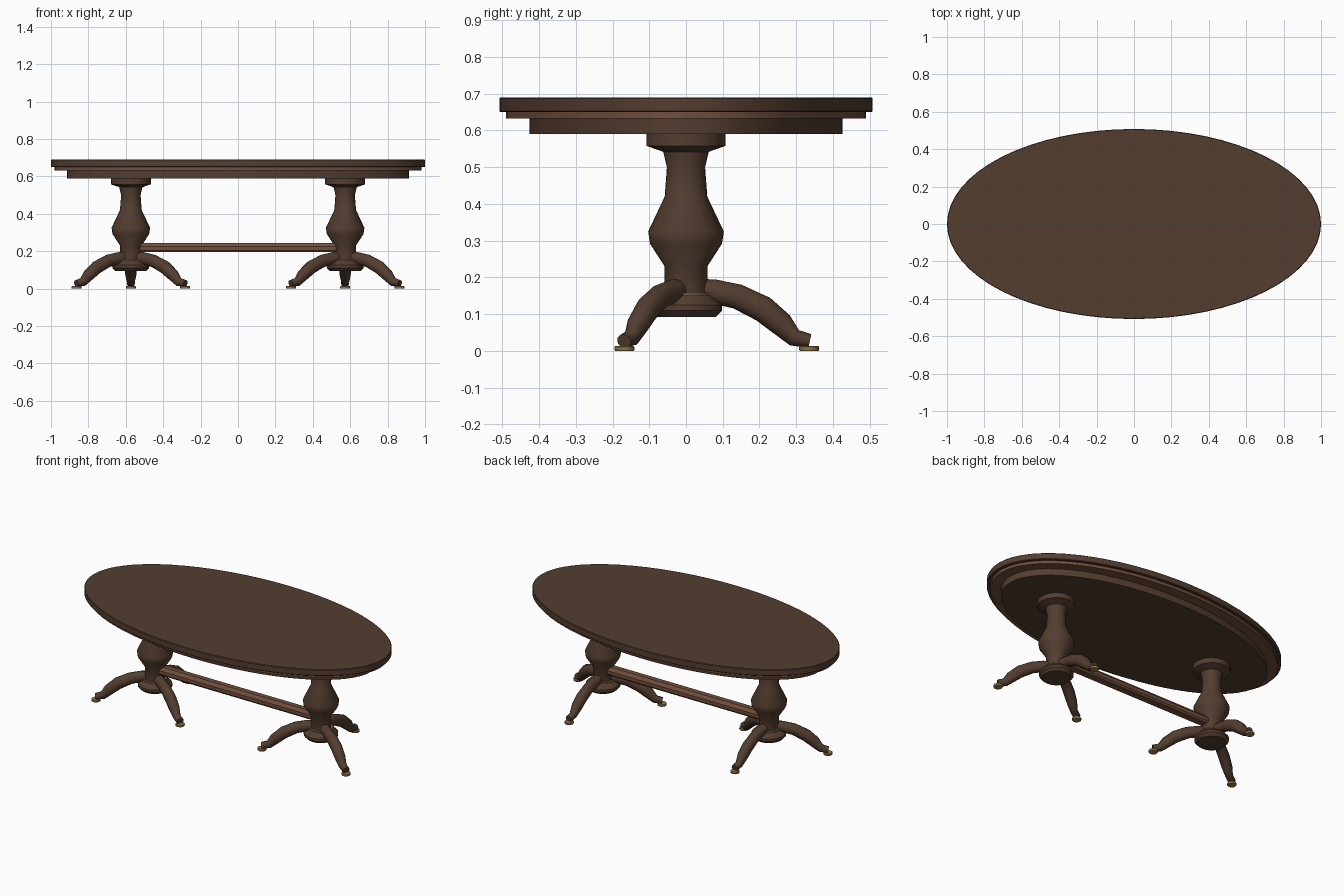
import bpy, bmesh, math
from mathutils import Vector, Matrix

if "Cube" in bpy.data.objects:
    bpy.data.objects.remove(bpy.data.objects["Cube"])


def material(name, rgb):
    m = bpy.data.materials.new(name)
    m.diffuse_color = (*rgb, 1)
    m.use_nodes = True
    m.node_tree.nodes["Principled BSDF"].inputs["Base Color"].default_value = m.diffuse_color
    return m


DARK = material("dark walnut", (0.088, 0.047, 0.029))
LIGHT = material("red walnut", (0.165, 0.078, 0.047))
BRASS = material("brass", (0.31, 0.22, 0.09))


def loft(name, rings, mat, angle=35):
    """Skin equal-length point rings and cap both ends."""
    bm = bmesh.new()
    rows = [[bm.verts.new(p) for p in ring] for ring in rings]
    n = len(rows[0])
    for a, b in zip(rows, rows[1:]):
        for i in range(n):
            j = (i + 1) % n
            bm.faces.new((a[i], a[j], b[j], b[i]))
    bm.faces.new(rows[0][::-1])
    bm.faces.new(rows[-1])
    bmesh.ops.recalc_face_normals(bm, faces=bm.faces)
    me = bpy.data.meshes.new(name)
    bm.to_mesh(me)
    bm.free()
    me.materials.append(mat)
    ob = bpy.data.objects.new(name, me)
    bpy.context.collection.objects.link(ob)
    bpy.ops.object.select_all(action='DESELECT')
    bpy.context.view_layer.objects.active = ob
    ob.select_set(True)
    bpy.ops.object.shade_smooth_by_angle(angle=math.radians(angle))
    return ob


def ellipse(cx, cy, rx, ry, z, n):
    return [Vector((cx + rx * math.cos(math.tau * i / n),
                    cy + ry * math.sin(math.tau * i / n), z)) for i in range(n)]


def turned(name, x, y, profile, mat, n=24, angle=35):
    return loft(name, [ellipse(x, y, r, r, z, n) for r, z in profile], mat, angle)


def oval(name, rx, ry, z0, z1, mat, bevel=0.0):
    steps = [(0, z0), (0, z1)]
    if bevel:
        steps = [(bevel, z0), (0, z0 + bevel), (0, z1 - bevel), (bevel, z1)]
    return loft(name, [ellipse(0, 0, rx - d, ry - d, z, 64) for d, z in steps], mat)


# Stepped oval top
oval("table_top", 1.0, 0.508, 0.65, 0.69, DARK, 0.003)
oval("top_moulding", 0.98, 0.49, 0.632, 0.65, LIGHT)
oval("apron", 0.915, 0.426, 0.59, 0.632, DARK)

COLUMN = [(0.058, 0.155), (0.058, 0.23), (0.098, 0.292), (0.103, 0.325),
          (0.058, 0.42), (0.052, 0.50), (0.062, 0.542), (0.107, 0.558), (0.107, 0.592)]
BASE = [(0.082, 0.093), (0.098, 0.11), (0.098, 0.125), (0.07, 0.152)]
# Leg path: distance out, height, half thickness
LEG = [(0.03, 0.163, 0.033), (0.075, 0.162, 0.033), (0.14, 0.148, 0.034),
       (0.21, 0.114, 0.036), (0.26, 0.073, 0.033), (0.295, 0.036, 0.024),
       (0.337, 0.027, 0.019)]


def leg(name, x, angle):
    place = Matrix.Translation((x, 0, 0)) @ Matrix.Rotation(angle, 4, 'Z')
    rings = []
    for i, (d, z, r) in enumerate(LEG):
        a, b = LEG[max(i - 1, 0)], LEG[min(i + 1, len(LEG) - 1)]
        t = Vector((b[0] - a[0], 0, b[1] - a[1])).normalized()
        up = Vector((-t.z, 0, t.x))
        rings.append([place @ (Vector((d, 0, z)) + up * r * math.cos(math.tau * k / 12)
                               + Vector((0, 1, 0)) * max(r, 0.024) * 0.9 * math.sin(math.tau * k / 12))
                      for k in range(12)])
    loft(name, rings, DARK, 45)
    # Brass foot
    p = place @ Vector((0.335, 0, 0))
    turned(name + "_foot", p.x, p.y,
           [(0.025, 0), (0.027, 0.003), (0.027, 0.011), (0.024, 0.014)], BRASS, 16)


# Two pedestals, each with three legs
for side, x in (("left", -0.573), ("right", 0.573)):
    turned(side + "_column", x, 0, COLUMN, DARK, angle=50)
    turned(side + "_column_base", x, 0, BASE, DARK)
    turned(side + "_brass_ring", x, 0, [(0.068, 0.15), (0.068, 0.158)], BRASS)
    for i, deg in enumerate((90, 210, 330)):
        leg(f"{side}_leg_{i + 1}", x, math.radians(deg))

# Stretcher rail with chamfered section
half = [(0.022, 0.195), (0.03, 0.205), (0.03, 0.226), (0.016, 0.245)]
section = half + [(-y, z) for y, z in reversed(half)]
loft("stretcher", [[Vector((x, y, z)) for y, z in section] for x in (-0.54, 0.54)], LIGHT, 25)
